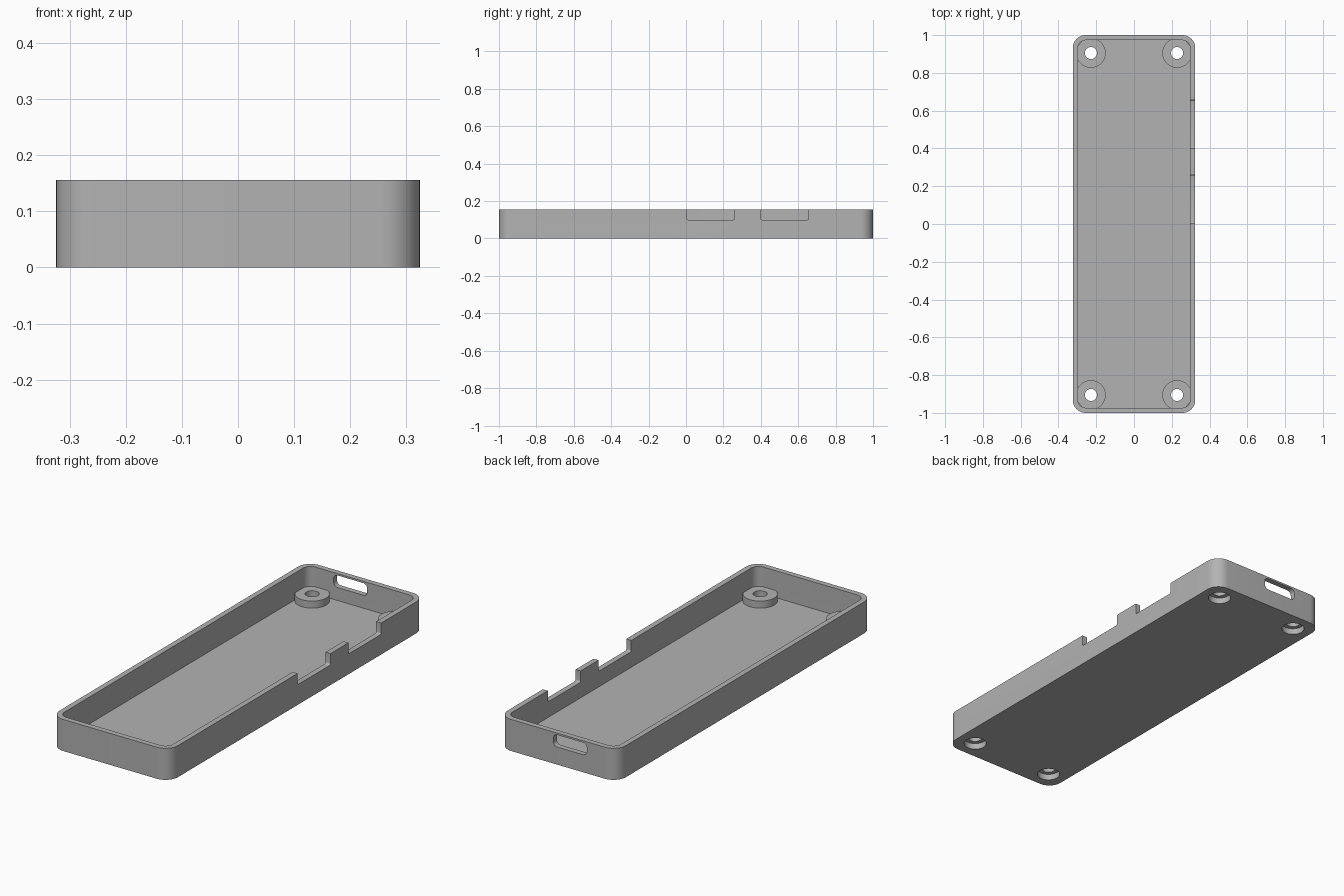
import bpy
import bmesh
from math import cos, sin, pi, radians
from mathutils import Matrix

if "Cube" in bpy.data.objects:
    bpy.data.objects.remove(bpy.data.objects["Cube"], do_unlink=True)

LENGTH, WIDTH, HEIGHT = 2.0, 0.648, 0.156
WALL, FLOOR, CORNER = 0.027, 0.023, 0.068
BOSS_X, BOSS_Y, BOSS_TOP = 0.228, 0.905, 0.058

grey = bpy.data.materials.new("plain grey")
grey.use_nodes = True
COLOUR = (0.45, 0.45, 0.45, 1)
grey.diffuse_color = COLOUR
grey.node_tree.nodes["Principled BSDF"].inputs["Base Color"].default_value = COLOUR


def add_object(name, bm):
    bmesh.ops.recalc_face_normals(bm, faces=bm.faces)
    mesh = bpy.data.meshes.new(name)
    bm.to_mesh(mesh)
    bm.free()
    mesh.materials.append(grey)
    obj = bpy.data.objects.new(name, mesh)
    bpy.context.collection.objects.link(obj)
    return obj


def rounded_prism(name, w, h, radius, low, high, matrix=Matrix(), steps=10):
    """Rounded rectangle w by h, extruded along its normal from low to high."""
    bm = bmesh.new()
    ring = []
    for q, (sx, sy) in enumerate([(1, 1), (-1, 1), (-1, -1), (1, -1)]):
        for i in range(steps + 1):
            a = (q + i / steps) * pi / 2
            ring.append(bm.verts.new((sx * (w / 2 - radius) + radius * cos(a),
                                      sy * (h / 2 - radius) + radius * sin(a), low)))
    face = bm.faces.new(ring)
    top = bmesh.ops.extrude_face_region(bm, geom=[face])["geom"]
    verts = [v for v in top if isinstance(v, bmesh.types.BMVert)]
    bmesh.ops.translate(bm, verts=verts, vec=(0, 0, high - low))
    bm.transform(matrix)
    return add_object(name, bm)


def cylinder(name, radius, x, y, low, high):
    bm = bmesh.new()
    bmesh.ops.create_cone(bm, cap_ends=True, segments=48, radius1=radius,
                          radius2=radius, depth=high - low,
                          matrix=Matrix.Translation((x, y, (low + high) / 2)))
    return add_object(name, bm)


def combine(target, tool, operation):
    """Apply a boolean and remove its tool."""
    mod = target.modifiers.new("boolean", "BOOLEAN")
    mod.operation, mod.solver, mod.object = operation, "EXACT", tool
    bpy.context.view_layer.objects.active = target
    bpy.ops.object.modifier_apply(modifier=mod.name)
    bpy.data.objects.remove(tool, do_unlink=True)


# Open tray with rounded corners
tray = rounded_prism("tray", WIDTH, LENGTH, CORNER, 0, HEIGHT)
cavity = rounded_prism("cavity", WIDTH - 2 * WALL, LENGTH - 2 * WALL,
                       CORNER - WALL, FLOOR, HEIGHT + 0.1)
combine(tray, cavity, "DIFFERENCE")

# Corner screw bosses, each with a through hole and a counterbore underneath
for x in (-BOSS_X, BOSS_X):
    for y in (-BOSS_Y, BOSS_Y):
        combine(tray, cylinder("boss", 0.078, x, y, 0.01, BOSS_TOP), "UNION")
        combine(tray, cylinder("hole", 0.032, x, y, -0.1, 0.2), "DIFFERENCE")
        combine(tray, cylinder("counterbore", 0.053, x, y, -0.1, 0.03), "DIFFERENCE")

# Four notches in the rim of the left wall
facing_x = Matrix.Rotation(pi / 2, 4, "Z") @ Matrix.Rotation(pi / 2, 4, "X")
for i in range(4):
    place = Matrix.Translation((WIDTH / 2, -0.66 + i * 0.396, 0.2)) @ facing_x
    notch = rounded_prism("notch", 0.256, 0.2, 0.008, -0.06, 0.06, place, 4)
    combine(tray, notch, "DIFFERENCE")

# Rounded connector slot in the back wall
place = Matrix.Translation((-0.066, LENGTH / 2, 0.117)) @ Matrix.Rotation(pi / 2, 4, "X")
slot = rounded_prism("slot", 0.184, 0.06, 0.022, -0.06, 0.06, place)
combine(tray, slot, "DIFFERENCE")

# Smooth curves, sharp edges
bpy.ops.object.select_all(action="DESELECT")
tray.select_set(True)
bpy.context.view_layer.objects.active = tray
bpy.ops.object.shade_smooth_by_angle(angle=radians(30))
